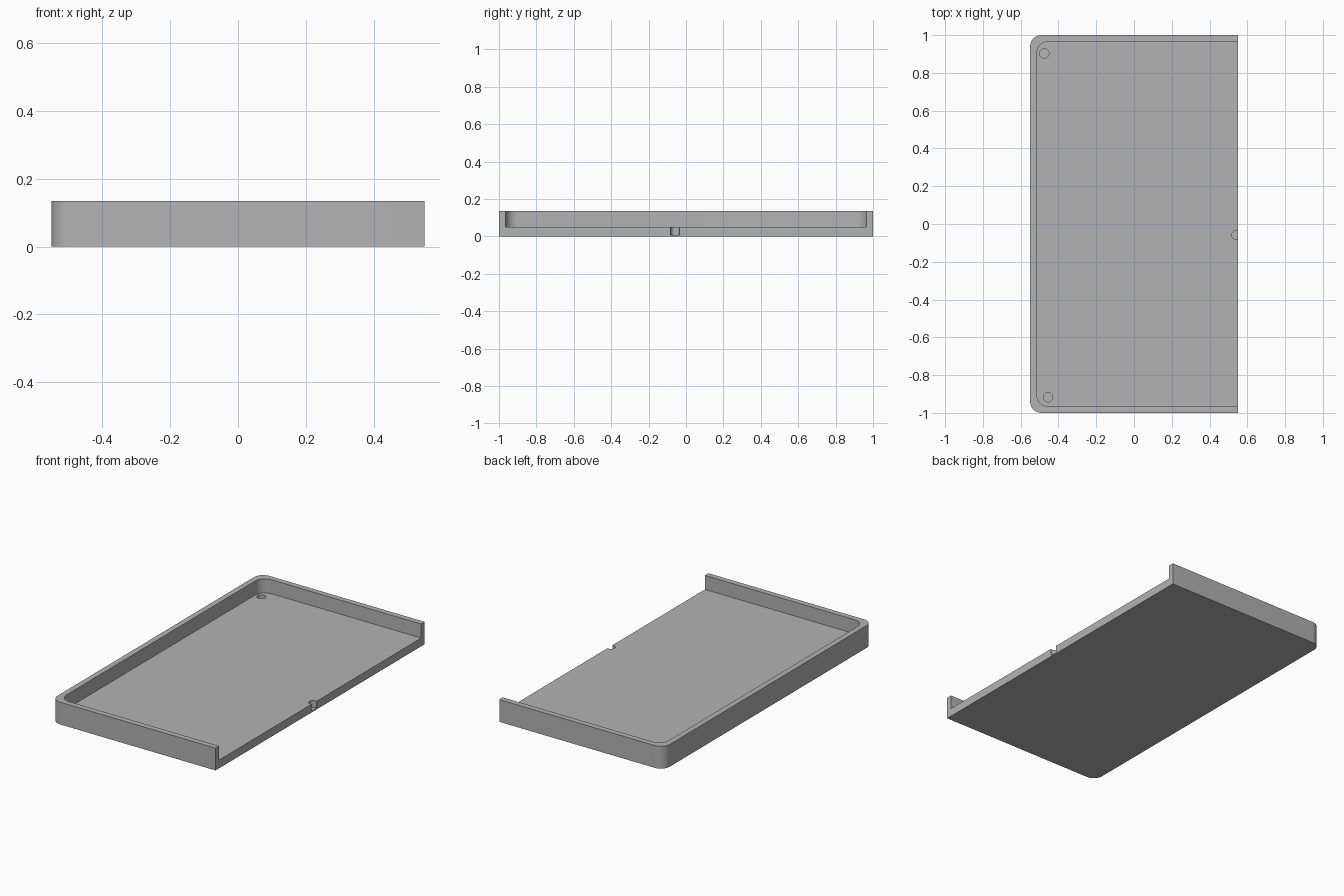
import bpy
import bmesh
from math import sin, cos, pi

old = bpy.data.objects.get("Cube")
if old:
    bpy.data.objects.remove(old)

X, Y, HEIGHT = 0.55, 1.0, 0.135
WALL, FLOOR = 0.034, 0.05

grey = bpy.data.materials.new("plain grey")
grey.use_nodes = True
colour = (0.45, 0.45, 0.45, 1)
grey.diffuse_color = colour
grey.node_tree.nodes["Principled BSDF"].inputs["Base Color"].default_value = colour


def prism(name, outline, z0, z1):
    """Extrude a closed outline from z0 up to z1."""
    bm = bmesh.new()
    face = bm.faces.new([bm.verts.new((x, y, z0)) for x, y in outline])
    top = bmesh.ops.extrude_face_region(bm, geom=[face])["geom"]
    verts = [v for v in top if isinstance(v, bmesh.types.BMVert)]
    bmesh.ops.translate(bm, verts=verts, vec=(0, 0, z1 - z0))
    bmesh.ops.recalc_face_normals(bm, faces=bm.faces)
    mesh = bpy.data.meshes.new(name)
    bm.to_mesh(mesh)
    bm.free()
    mesh.materials.append(grey)
    obj = bpy.data.objects.new(name, mesh)
    bpy.context.collection.objects.link(obj)
    return obj


def arc(cx, cy, r, start, sweep, steps):
    return [(cx + r * cos(start + sweep * i / steps),
             cy + r * sin(start + sweep * i / steps)) for i in range(steps + 1)]


def open_tray_outline(left, right, half, r):
    """Rectangle with rounded corners on its -x side only."""
    return ([(right, -half), (right, half)]
            + arc(left + r, half - r, r, pi / 2, pi / 2, 12)
            + arc(left + r, r - half, r, pi, pi / 2, 12))


# Tray body with rounded corners on the closed end
tray = prism("tray", open_tray_outline(-X, X, Y, 0.06), 0, HEIGHT)

# Recess running out through the open end
cutters = [prism("recess_cutter",
                 open_tray_outline(WALL - X, X + 0.1, Y - WALL, 0.065),
                 FLOOR, HEIGHT + 0.1)]

# Blind round holes in the floor, one breaking through the open edge
for x, y in ((-0.475, 0.903), (-0.455, -0.917), (0.543, -0.058)):
    cutters.append(prism("hole_cutter", arc(x, y, 0.025, 0, 2 * pi * 31 / 32, 31),
                         0.008, HEIGHT + 0.05))

for cutter in cutters:
    cutter.hide_render = True
    mod = tray.modifiers.new(cutter.name, 'BOOLEAN')
    mod.operation = 'DIFFERENCE'
    mod.solver = 'EXACT'
    mod.object = cutter

# Apply the cuts, then remove the cutters
bpy.ops.object.select_all(action='DESELECT')
tray.select_set(True)
bpy.context.view_layer.objects.active = tray
for mod in list(tray.modifiers):
    bpy.ops.object.modifier_apply(modifier=mod.name)
for cutter in cutters:
    bpy.data.objects.remove(cutter)
bpy.ops.object.shade_smooth_by_angle(angle=pi / 6)
